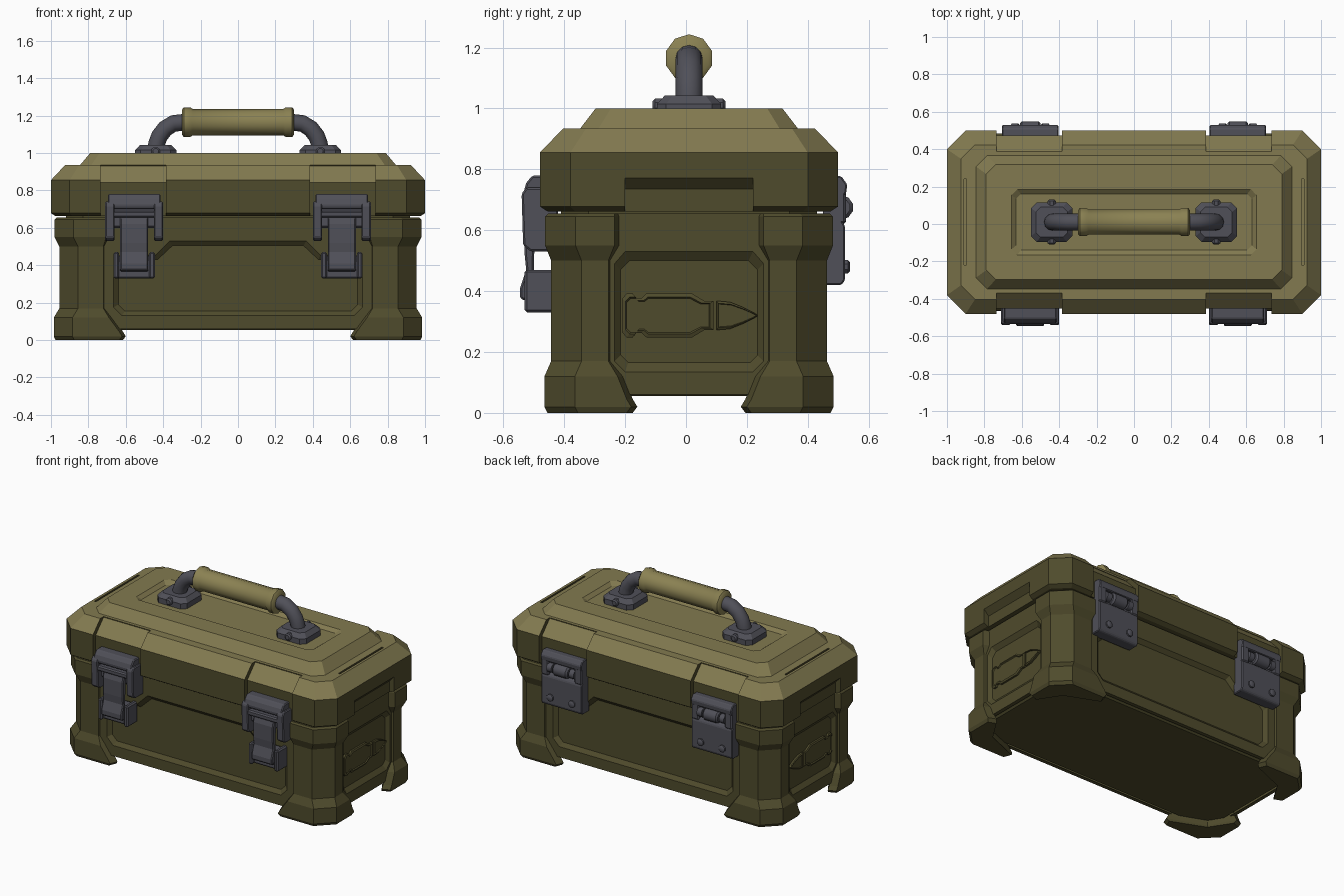
import bpy, bmesh, math
from mathutils import Vector

if "Cube" in bpy.data.objects:
    bpy.data.objects.remove(bpy.data.objects["Cube"])

CY = 0.01  # centre of the case in y


def material(name, rgb):
    m = bpy.data.materials.new(name)
    m.diffuse_color = (*rgb, 1)
    m.use_nodes = True
    m.node_tree.nodes["Principled BSDF"].inputs["Base Color"].default_value = m.diffuse_color
    return m


OLIVE = material("dark olive", (0.078, 0.070, 0.025))
TAN = material("light olive", (0.225, 0.195, 0.080))
GRIP = material("grip tan", (0.255, 0.220, 0.085))
METAL = material("grey metal", (0.080, 0.080, 0.098))


def finish(name, bm, mat, smooth=None):
    bmesh.ops.remove_doubles(bm, verts=bm.verts, dist=1e-5)
    bmesh.ops.recalc_face_normals(bm, faces=bm.faces)
    me = bpy.data.meshes.new(name)
    bm.to_mesh(me)
    bm.free()
    me.materials.append(mat)
    ob = bpy.data.objects.new(name, me)
    bpy.context.collection.objects.link(ob)
    if smooth:
        bpy.ops.object.select_all(action='DESELECT')
        ob.select_set(True)
        bpy.context.view_layer.objects.active = ob
        bpy.ops.object.shade_smooth_by_angle(angle=math.radians(smooth))
    return ob


def add_loft(bm, rings, caps=True):
    vs = [[bm.verts.new(p) for p in r] for r in rings]
    n = len(vs[0])
    for a, b in zip(vs, vs[1:]):
        for i in range(n):
            bm.faces.new((a[i], a[(i + 1) % n], b[(i + 1) % n], b[i]))
    if caps:
        bm.faces.new(vs[0][::-1])
        bm.faces.new(vs[-1])


def loft(name, rings, mat, caps=True, smooth=None):
    bm = bmesh.new()
    add_loft(bm, rings, caps)
    return finish(name, bm, mat, smooth)


def octagon(x, y, c, z, cx=0.0):
    """Rectangle with cut corners, half sizes x and y."""
    q = [(x, y - c), (x - c, y), (c - x, y), (-x, y - c),
         (-x, c - y), (c - x, -y), (x - c, -y), (x, c - y)]
    return [(cx + a, CY + b, z) for a, b in q]


def prism(name, yz, x0, x1, mat, edge=0.0):
    """Extrude a y-z profile along x, optionally with soft edges."""
    ob = loft(name, [[(x, y, z) for y, z in yz] for x in (x0, x1)], mat)
    if edge:
        b = ob.modifiers.new("edge", 'BEVEL')
        b.width, b.segments = edge, 1
    return ob


def box(name, x0, x1, y0, y1, z0, z1, mat, edge=0.0):
    return prism(name, [(y0, z0), (y1, z0), (y1, z1), (y0, z1)], x0, x1, mat, edge)


def rod(name, stations, axis, mat, sides=10, smooth=40):
    """Turned part: stations are (centre, radius) along the given axis."""
    u, w = (Vector(v) for v in (((0, 1, 0), (0, 0, 1)) if axis == 'X' else ((1, 0, 0), (0, 0, 1))))
    turn = [math.tau * (i + 0.5) / sides for i in range(sides)]
    rings = [[Vector(c) + r * (math.cos(t) * u + math.sin(t) * w) for t in turn] for c, r in stations]
    return loft(name, rings, mat, smooth=smooth)


# --- case body ---------------------------------------------------------
loft("body_core", [octagon(.90, .40, .08, .055), octagon(.92, .42, .09, .075),
                   octagon(.92, .42, .09, .675)], OLIVE)

# corner posts with flared feet: z, X, Y, inner x, inner y
LEVELS = [(0, .975, .465, .635, .205), (.02, .985, .475, .62, .19), (.045, .985, .475, .635, .205),
          (.12, .985, .475, .69, .235), (.17, .955, .453, .72, .265), (.50, .955, .453, .72, .265),
          (.55, .98, .473, .705, .245), (.645, .98, .473, .705, .245), (.655, .97, .463, .705, .245)]
for sx in (-1, 1):
    for sy in (-1, 1):
        rings = []
        for z, X, Y, xi, yi in LEVELS:
            q = [(X, yi), (X, Y - .1), (X - .1, Y), (xi, Y), (xi - .02, Y - .05),
                 (X - .14, Y - .14), (X - .05, yi - .02)]
            rings.append([(sx * a, CY + sy * b, z) for a, b in q])
        loft("corner_post", rings, OLIVE)

# recessed wall panels: frame outline, opening, and smaller opening at the floor
half = [(.62, .13), (.665, .175), (.665, .42), (.63, .455), (.44, .455), (.365, .53)]
floor = [(.605, .155), (.64, .19), (.64, .40), (.61, .43), (.43, .43), (.35, .505)]
rim = [(.78, .06), (.78, .175), (.78, .42), (.78, .655), (.44, .655), (.365, .655)]
s_half = [(.21, .135), (.245, .17), (.245, .49), (.21, .53)]
s_floor = [(.20, .165), (.225, .19), (.225, .47), (.195, .50)]
s_rim = [(.30, .06), (.30, .17), (.30, .49), (.30, .655)]


def both(pts):
    return pts + [(-a, z) for a, z in reversed(pts)]


for s in (-1, 1):
    loft("long_panel_frame", [[(a, CY + s * d, z) for a, z in both(p)] for p, d in
                              ((rim, .418), (rim, .443), (half, .443), (floor, .4205))], OLIVE, caps=False)
    loft("end_panel_frame", [[(s * d, CY + a, z) for a, z in both(p)] for p, d in
                             ((s_rim, .918), (s_rim, .943), (s_half, .943), (s_floor, .9205))], OLIVE, caps=False)

    # cartridge relief on the end panels, lower half profile mirrored about z = 0.32
    pieces = [[(-.21, .055), (-.195, .072), (-.175, .072), (-.165, .058), (-.145, .058), (-.13, .072),
               (.02, .072), (.06, .048), (.09, .048)],
              [(.10, .048), (.145, .044), (.19, .026), (.225, .008), (.235, .002)]]
    for name, pts in zip(("cartridge_case", "cartridge_tip"), pieces):
        ring = pts + [(y, -h) for y, h in reversed(pts)]
        mid = (pts[0][0] + pts[-1][0]) / 2
        shrink = lambda k, kh, d: [(s * d, mid + (y - mid) * k, .32 + h * kh) for y, h in ring]
        loft(name, [shrink(1, 1, .919), shrink(1, 1, .932), shrink(.93, .84, .937),
                    shrink(.90, .78, .931)], OLIVE)

# --- lid ---------------------------------------------------------------
lid = loft("lid", [octagon(.975, .465, .09, .662), octagon(1, .49, .10, .678), octagon(1, .49, .10, .855),
                   octagon(.925, .413, .075, .935), octagon(.845, .357, .06, .935),
                   octagon(.79, .307, .05, 1.0), octagon(.655, .175, .03, 1.0),
                   octagon(.63, .15, .025, .98)], OLIVE)
cut = bmesh.new()
for s in (-1, 1):
    # hollows behind latches and hinges
    prof = [(.7, .6), (.462, .6), (.462, .842), (.378, .93), (.378, .96), (.7, .96)]
    for x in (-.56, .56):
        add_loft(cut, [[(x + d, CY + s * y, z) for y, z in prof] for d in (-.175, .175)])
    # finger notch on the ends
    add_loft(cut, [[(s * x, CY + y, z) for x, z in ((1.1, .6), (.965, .6), (.965, .735), (1.005, .777), (1.1, .777))]
                   for y in (-.21, .21)])
    # narrow grooves on the top ledge
    add_loft(cut, [[(s * x, CY + y, z) for x, z in ((.895, .92), (.908, .92), (.908, .95), (.895, .95))]
                   for y in (-.23, .23)])
cutter = finish("lid_cutter", cut, OLIVE)
cutter.hide_render = True
mod = lid.modifiers.new("cut", 'BOOLEAN')
mod.operation, mod.object, mod.solver = 'DIFFERENCE', cutter, 'EXACT'
bpy.context.view_layer.objects.active = lid
lid.select_set(True)
bpy.ops.object.modifier_apply(modifier="cut")
bpy.data.objects.remove(cutter)
lid.data.materials.clear()
lid.data.materials.append(OLIVE)
lid.data.materials.append(TAN)
for p in lid.data.polygons:  # upward faces of the lid are lighter
    p.material_index = int(p.normal.z > .3 and p.center.z > .84)

# --- carrying handle -----------------------------------------------------
rod("grip", [((x, CY, 1.165), r) for x, r in ((-.30, .066), (-.29, .079), (-.255, .079), (-.242, .070),
    (.242, .070), (.255, .079), (.29, .079), (.30, .066))], 'X', GRIP)
for s in (-1, 1):
    path = [(.44, .99), (.435, 1.05), (.42, 1.09), (.39, 1.13), (.345, 1.158), (.28, 1.165)]
    rings = []
    for i, (x, z) in enumerate(path):
        a, b = path[max(i - 1, 0)], path[min(i + 1, len(path) - 1)]
        t = Vector((b[0] - a[0], 0, b[1] - a[1])).normalized()
        n = Vector((-t.z, 0, t.x))
        ring = [Vector((x, CY, z)) + .045 * (math.cos(k * math.tau / 12) * n + math.sin(k * math.tau / 12)
                * Vector((0, 1, 0))) for k in range(12)]
        rings.append([(s * v.x, v.y, v.z) for v in ring])
    loft("handle_arm", rings, METAL, smooth=40)
    loft("handle_mount", [octagon(.11, .105, .03, .975, s * .44), octagon(.11, .105, .03, 1.015, s * .44),
                          octagon(.085, .08, .025, 1.042, s * .44)], METAL)
    for e in (-1, 1):
        rod("mount_bolt", [((s * .44, CY + e * y, 1.01), r) for y, r in ((.08, .024), (.112, .024), (.12, .015))],
            'Y', METAL, 8)

# --- latches and hinges --------------------------------------------------
for c in (-.555, .555):
    # front latch
    box("latch_back", c - .13, c + .13, -.50, -.43, .60, .76, METAL, .01)
    prism("latch_hook", [(-.44, .70), (-.525, .70), (-.535, .72), (-.525, .755), (-.505, .78), (-.44, .78)],
          c - .14, c + .14, METAL, .006)
    box("latch_lip", c - .12, c + .12, -.535, -.45, .655, .69, METAL, .008)
    for s in (-1, 1):
        prism("latch_arm", [(-.42, .53), (-.51, .53), (-.535, .55), (-.54, .72), (-.525, .74), (-.42, .74)],
              c + s * .105, c + s * .155, METAL, .006)
        box("latch_cheek", c + s * .08, c + s * .11, -.53, -.42, .33, .47, METAL, .008)
    box("latch_base", c - .105, c + .105, -.505, -.42, .33, .45, METAL, .008)
    prism("latch_lever", [(-.49, .66), (-.52, .655), (-.53, .62), (-.53, .52), (-.525, .47), (-.545, .41),
                          (-.545, .375), (-.515, .365), (-.50, .43), (-.50, .50)], c - .075, c + .075, METAL, .006)
    # rear hinge
    prism("hinge_lower_plate", [(.44, .42), (.51, .42), (.522, .435), (.522, .615), (.51, .635), (.44, .635)],
          c - .15, c + .15, METAL, .005)
    prism("hinge_upper_plate", [(.45, .715), (.525, .715), (.53, .75), (.51, .778), (.45, .778)],
          c - .15, c + .15, METAL, .005)
    box("hinge_web", c - .15, c + .15, .45, .50, .62, .73, METAL)
    for s in (-1, 1):
        box("hinge_ear", c + s * .095, c + s * .15, .46, .525, .62, .73, METAL, .008)
        rod("hinge_bolt", [((c + s * .08, y, .48), r) for y, r in ((.51, .024), (.532, .024), (.538, .016))],
            'Y', METAL, 8)
        rod("hinge_knuckle", [((c + s * x, .51, .675), .03) for x in (.065, .10)], 'X', METAL)
    rod("hinge_barrel", [((c + x, .51, .675), r) for x, r in ((-.055, .03), (-.045, .04), (.045, .04), (.055, .03))],
        'X', METAL)
